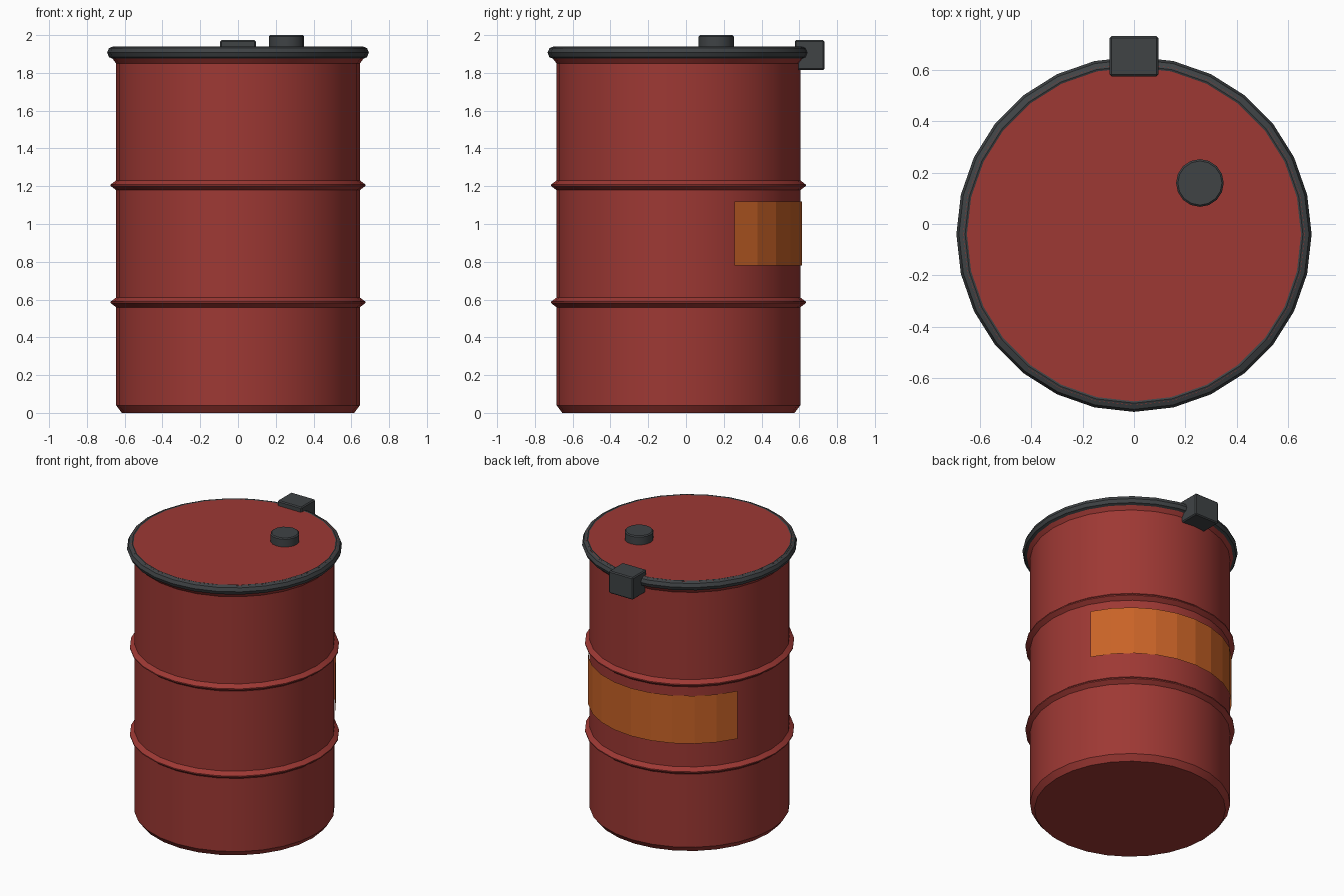
import bpy, bmesh
from math import sin, cos, radians, tau

if "Cube" in bpy.data.objects:
    bpy.data.objects.remove(bpy.data.objects["Cube"])

CY = -0.04      # drum axis sits slightly forward because the clamp sticks out at the back
SIDES = 28


def material(name, rgb):
    m = bpy.data.materials.new(name)
    m.diffuse_color = (*rgb, 1)
    m.use_nodes = True
    m.node_tree.nodes["Principled BSDF"].inputs["Base Color"].default_value = m.diffuse_color
    return m


red = material("red_paint", (0.34, 0.04, 0.034))
dark = material("dark_metal", (0.05, 0.056, 0.06))
orange = material("orange_label", (0.58, 0.125, 0.02))


def finish(bm, name, mat, smooth=True):
    me = bpy.data.meshes.new(name)
    bm.to_mesh(me)
    bm.free()
    me.materials.append(mat)
    ob = bpy.data.objects.new(name, me)
    bpy.context.collection.objects.link(ob)
    if smooth:
        bpy.ops.object.select_all(action='DESELECT')
        ob.select_set(True)
        bpy.context.view_layer.objects.active = ob
        bpy.ops.object.shade_smooth_by_angle(angle=radians(25))
    return ob


def lathe(name, profile, mat, sides=SIDES, centre=(0, CY), ring=False):
    """Turn an (r, z) profile; ring closes the profile, otherwise both ends are capped."""
    bm = bmesh.new()
    loops = [[bm.verts.new((centre[0] + r * cos(tau * i / sides),
                            centre[1] + r * sin(tau * i / sides), z))
              for i in range(sides)] for r, z in profile]
    pairs = list(zip(loops, loops[1:]))
    if ring:
        pairs.append((loops[-1], loops[0]))
    else:
        bm.faces.new(loops[0][::-1])
        bm.faces.new(loops[-1])
    for a, b in pairs:
        for i in range(sides):
            j = (i + 1) % sides
            bm.faces.new((a[i], a[j], b[j], b[i]))
    bmesh.ops.recalc_face_normals(bm, faces=bm.faces)
    return finish(bm, name, mat)


# Drum body with two rolled ribs and a flared top
R = 0.645


def rib(z):
    return [(R, z - 0.026), (0.674, z - 0.004), (0.674, z + 0.004), (R, z + 0.026)]


lathe("drum_body", [(0.615, 0), (R, 0.04), *rib(0.585), *rib(1.205),
                    (R, 1.85), (0.667, 1.878), (0.667, 1.938)], red)

# Clamping ring around the lid
lathe("rim_ring", [(0.659 + 0.034 * cos(tau * k / 8), 1.907 + 0.034 * sin(tau * k / 8))
                   for k in range(8)], dark, ring=True)

# Filler cap
lathe("filler_cap", [(0.093, 1.93), (0.093, 1.993), (0.086, 2.0)], dark,
      sides=16, centre=(0.257, 0.16))

# Ring clamp block at the back
bm = bmesh.new()
bmesh.ops.create_cube(bm, size=1)
bmesh.ops.scale(bm, vec=(0.19, 0.157, 0.158), verts=bm.verts)
bmesh.ops.translate(bm, vec=(0, 0.6545, 1.894), verts=bm.verts)
bmesh.ops.bevel(bm, geom=bm.edges[:], offset=0.007, segments=1, affect='EDGES')
finish(bm, "ring_clamp", dark, smooth=False)

# Curved label wrapped around the back
bm = bmesh.new()
cols = []
for k in range(11):
    a = radians(27 + 12.6 * k)
    cols.append([bm.verts.new((0.655 * cos(a), CY + 0.655 * sin(a), z)) for z in (0.78, 1.12)])
for (a0, a1), (b0, b1) in zip(cols, cols[1:]):
    bm.faces.new((a0, b0, b1, a1))
finish(bm, "label_band", orange, smooth=False)
